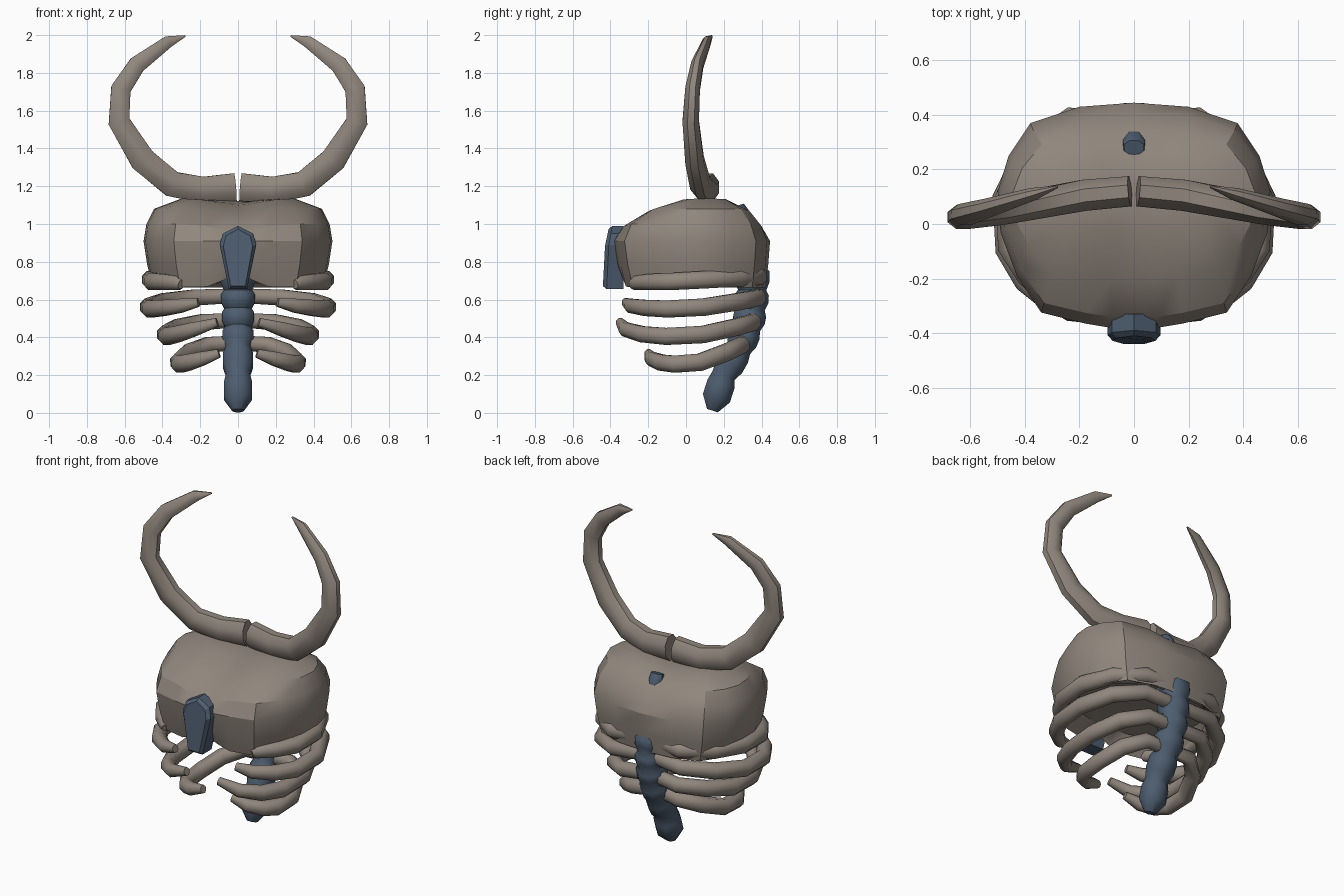
import bpy, bmesh, math
from mathutils import Vector

if "Cube" in bpy.data.objects:
    bpy.data.objects.remove(bpy.data.objects["Cube"])


def material(name, rgb):
    m = bpy.data.materials.new(name)
    m.diffuse_color = (*rgb, 1)
    m.use_nodes = True
    m.node_tree.nodes["Principled BSDF"].inputs["Base Color"].default_value = m.diffuse_color
    return m


BONE = material("weathered bone", (0.28, 0.24, 0.205))
BLUE = material("dark slate blue", (0.075, 0.11, 0.16))


def finish(bm, name, mat, angle=35):
    bmesh.ops.recalc_face_normals(bm, faces=bm.faces)
    me = bpy.data.meshes.new(name)
    bm.to_mesh(me)
    bm.free()
    me.materials.append(mat)
    ob = bpy.data.objects.new(name, me)
    bpy.context.collection.objects.link(ob)
    bpy.ops.object.select_all(action='DESELECT')
    ob.select_set(True)
    bpy.context.view_layer.objects.active = ob
    bpy.ops.object.shade_smooth_by_angle(angle=math.radians(angle))
    return ob


def bridge(bm, rings):
    n = len(rings[0])
    for a, b in zip(rings, rings[1:]):
        for i in range(n):
            j = (i + 1) % n
            bm.faces.new((a[i], a[j], b[j], b[i]))


def tube(bm, pts, radii, up, sides=6, side=1):
    """Sweep an elliptical section; radii = (across, along up) per point."""
    pts = [Vector((p[0] * side, p[1], p[2])) for p in pts]
    up = Vector(up)
    rings = []
    for i, p in enumerate(pts):
        t = (pts[min(i + 1, len(pts) - 1)] - pts[max(i - 1, 0)]).normalized()
        n = t.cross(up).normalized()
        u = n.cross(t).normalized()
        a, b = radii[i]
        rings.append([bm.verts.new(p + n * a * math.cos(q) + u * b * math.sin(q))
                      for q in [2 * math.pi * (k + .5) / sides for k in range(sides)]])
    bridge(bm, rings)
    bm.faces.new(rings[0])
    bm.faces.new(rings[-1])


# Chest shell: plan outline scaled per level, with a dip along the middle
half = [(0, -.375), (.09, -.38), (.18, -.365), (.34, -.325), (.43, -.19), (.49, -.03),
        (.50, .12), (.46, .25), (.38, .37), (.2, .43), (0, .445)]
plan = half + [(-x, y) for x, y in half[-2:0:-1]]
levels = [(.75, .76, -.25, .32), (.665, .90, -.335, .42), (.78, .96, -.365, .435),
          (.91, 1.0, -.385, .445), (1.0, .97, -.345, .41), (1.08, .89, -.21, .345),
          (1.135, .60, -.03, .24), (1.145, .25, .05, .16)]
bm = bmesh.new()
rings = []
for li, (z, sx, yf, yb) in enumerate(levels):
    ring = []
    for x, y in plan:
        t = y - .1
        yy = .1 + (t / .485 * (.1 - yf) if t < 0 else t / .345 * (yb - .1))
        zz = z
        if li == 1 and y < 0:       # arch in the lower front edge
            zz += .08 * math.exp(-(x / .1) ** 2)
        if li > 3:                  # hollow between the two sides
            zz -= .035 * math.exp(-(x * sx / .15) ** 2)
        ring.append(bm.verts.new((x * sx, yy, zz)))
    rings.append(ring)
bridge(bm, rings)
bm.faces.new(rings[0])
bm.faces.new(rings[-1])
finish(bm, "chest_shell", BONE, 30)

# Horns curving up and inwards from the middle of the shell
horn = [(.015, .12, 1.195), (.185, .105, 1.18), (.35, .075, 1.212), (.505, .045, 1.34),
        (.63, .025, 1.543), (.62, .035, 1.715), (.535, .06, 1.843), (.37, .11, 1.965),
        (.28, .137, 1.995)]
hr = [(.08, .06), (.076, .062), (.074, .058), (.074, .053), (.062, .047),
      (.057, .042), (.05, .035), (.034, .024), (.005, .005)]
bm = bmesh.new()
for s in (1, -1):
    tube(bm, horn, hr, (0, 1, 0), 8, s)
finish(bm, "horns", BONE, 48)

# Ribs: half width, front tip (x, y, z), lowest z, back (y, z)
ribs = [(.465, (.30, -.29, .68), .695, (.385, .73)),
        (.475, (.21, -.32, .585), .55, (.38, .62)),
        (.385, (.11, -.35, .48), .405, (.355, .49)),
        (.315, (.10, -.20, .315), .258, (.295, .37))]
for k, (w, (tx, ty, tz), low, (by, bz)) in enumerate(ribs):
    path = [(.03, by - .01, bz), (.5 * w, by + .005, bz - .01),
            (.82 * w, .72 * by, .55 * bz + .45 * low), (w, .25 * by, low + .01),
            (.98 * w, .3 * ty, low), (.84 * w, .66 * ty, low + .15 * (tz - low)),
            (.55 * w + .2 * tx, .92 * ty, low + .5 * (tz - low)), (tx, ty, tz)]
    rr = [(.036, .042), (.042, .046), (.047, .049), (.048, .05),
          (.047, .049), (.044, .046), (.038, .04), (.022, .025)]
    bm = bmesh.new()
    for s in (1, -1):
        tube(bm, path, rr, (0, 0, 1), 8, s)
    finish(bm, f"rib_pair_{k + 1}", BONE, 50)

# Spine: a chain of barrel-shaped vertebrae, (y, z) of each joint
joints = [(.14, .012), (.20, .20), (.28, .34), (.325, .45), (.345, .55),
          (.35, .65), (.35, .78), (.325, .95), (.28, 1.1)]
pts, rad = [], []
for i, ((y0, z0), (y1, z1)) in enumerate(zip(joints, joints[1:])):
    r = .081 + .004 * i if i < 6 else (.08, .045)[i - 6]
    for f, g in ((0, .8), (.35, 1), (.75, 1)):
        g = .4 if i == 0 and f == 0 else g
        pts.append((0, y0 + f * (y1 - y0), z0 + f * (z1 - z0)))
        rad.append((r * g, r * g))
pts.append((0, *joints[-1]))
rad.append((.03, .04))
bm = bmesh.new()
tube(bm, pts, rad, (1, 0, 0), 8)
finish(bm, "spine", BLUE, 48)

# Breastbone plate: tapered outline with a chamfered front
outline = [(0, .99), (.08, .95), (.097, .89), (.048, .655),
           (-.048, .655), (-.097, .89), (-.08, .95)]
bm = bmesh.new()
rings = []
for y, s in ((-.33, 1), (-.42, 1), (-.44, .8)):
    rings.append([bm.verts.new((x * s, y + (.03 * (z - .83) / .16 if z > .83 and y < -.4 else 0),
                                .82 + (z - .82) * (s + 1) / 2)) for x, z in outline])
bridge(bm, rings)
bm.faces.new(rings[0])
bm.faces.new(rings[-1])
finish(bm, "breastbone", BLUE, 20)
